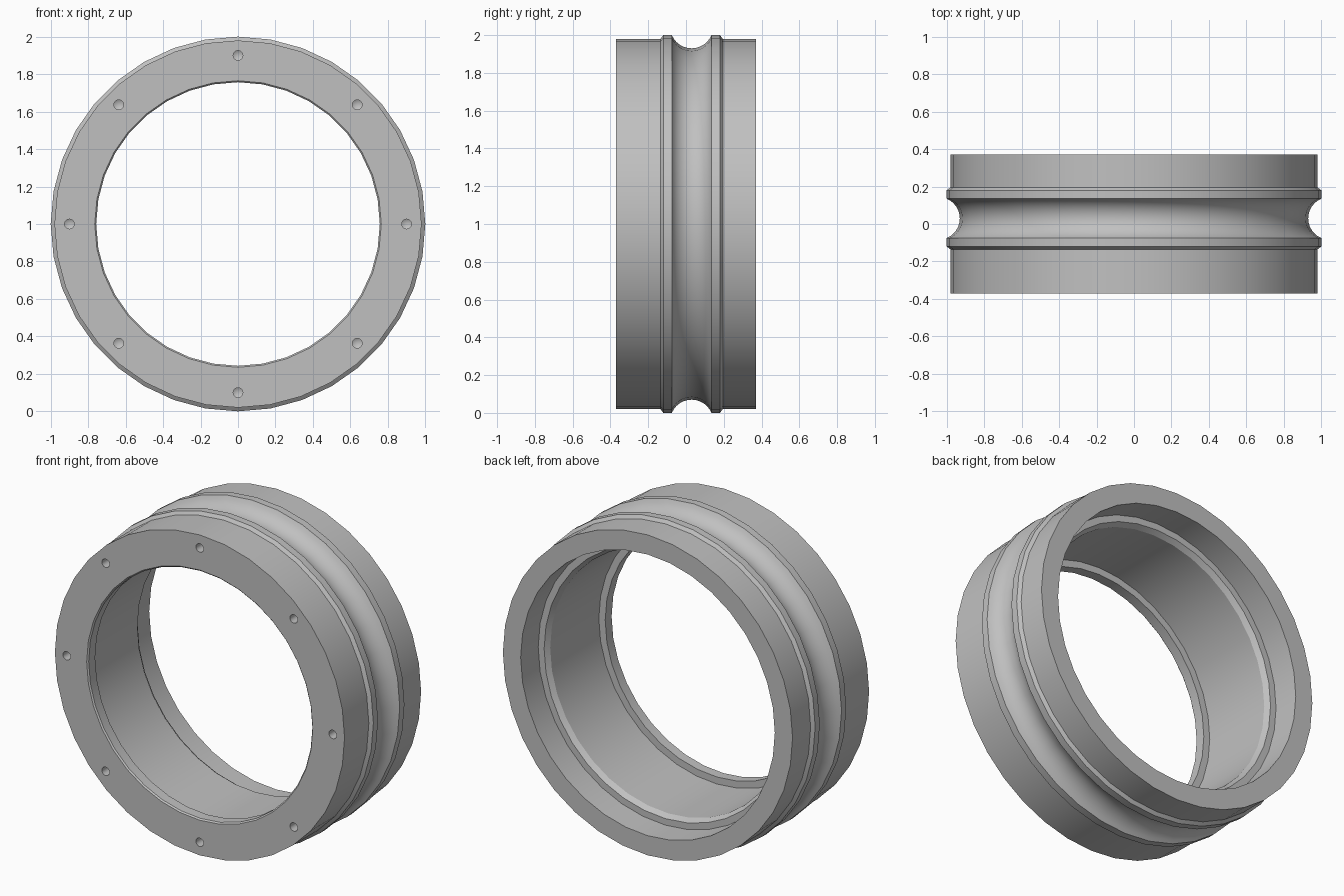
import bpy, bmesh, math
from math import sin, cos, pi
from mathutils import Vector, Matrix

cube = bpy.data.objects.get("Cube")
if cube:
    bpy.data.objects.remove(cube, do_unlink=True)

metal = bpy.data.materials.new("grey_metal")
metal.use_nodes = True
grey = (0.53, 0.53, 0.53, 1)
metal.diffuse_color = grey
metal.node_tree.nodes["Principled BSDF"].inputs["Base Color"].default_value = grey


def revolve(name, profile, steps, closed):
    """Turn a (radius, y) profile around the y axis."""
    bm = bmesh.new()
    rings = []
    for r, y in profile:
        if r == 0:
            rings.append([bm.verts.new((0, y, 0))] * steps)
        else:
            rings.append([bm.verts.new((r * sin(2 * pi * i / steps), y, r * cos(2 * pi * i / steps)))
                          for i in range(steps)])
    pairs = list(zip(rings, rings[1:]))
    if closed:
        pairs.append((rings[-1], rings[0]))
    for a, b in pairs:
        for i in range(steps):
            j = (i + 1) % steps
            corners = list(dict.fromkeys((a[i], a[j], b[j], b[i])))
            bm.faces.new(corners)
    bmesh.ops.recalc_face_normals(bm, faces=bm.faces)
    mesh = bpy.data.meshes.new(name)
    bm.to_mesh(mesh)
    bm.free()
    mesh.materials.append(metal)
    obj = bpy.data.objects.new(name, mesh)
    bpy.context.collection.objects.link(obj)
    return obj


# Rounded groove between the two raised ridges
groove_mid, groove_half, groove_depth = 0.03, 0.105, 0.07
arc_r = (groove_half ** 2 + groove_depth ** 2) / (2 * groove_depth)
sweep = math.asin(groove_half / arc_r)
arc_centre = 1 - groove_depth + arc_r
groove = [(arc_centre - arc_r * cos(a), groove_mid + arc_r * sin(a))
          for a in (sweep * (k / 6 - 1) for k in range(13))]

# Outside, then back counterbore, main bore and front lip
half = 0.37
profile = [(0.98, -half), (0.98, -0.135), (1, -0.12)] + groove + [
    (1, 0.18), (0.98, 0.195), (0.98, half),
    (0.86, half), (0.86, 0.2), (0.82, 0.2), (0.80, 0.17),
    (0.80, -0.3), (0.757, -0.3), (0.757, -0.362), (0.765, -half)]
ring = revolve("grooved_ring", profile, 36, True)
ring.location.z = 1

# Eight blind screw holes with drilled tips in the front face
hole = [(0, -half - 0.05), (0.026, -half - 0.05), (0.026, -half + 0.06), (0, -half + 0.075)]
cutters = []
for k in range(8):
    cutter = revolve("screw_hole_cutter", hole, 16, False)
    a = k * pi / 4
    cutter.location = (0.9 * sin(a), 0, 1 + 0.9 * cos(a))
    cutter.hide_render = True
    cutters.append(cutter)
    cut = ring.modifiers.new("screw_hole", 'BOOLEAN')
    cut.operation = 'DIFFERENCE'
    cut.solver = 'EXACT'
    cut.object = cutter

bpy.ops.object.select_all(action='DESELECT')
ring.select_set(True)
bpy.context.view_layer.objects.active = ring
for cut in list(ring.modifiers):
    bpy.ops.object.modifier_apply(modifier=cut.name)
for cutter in cutters:
    bpy.data.objects.remove(cutter, do_unlink=True)
bpy.ops.object.shade_smooth_by_angle(angle=math.radians(25))
